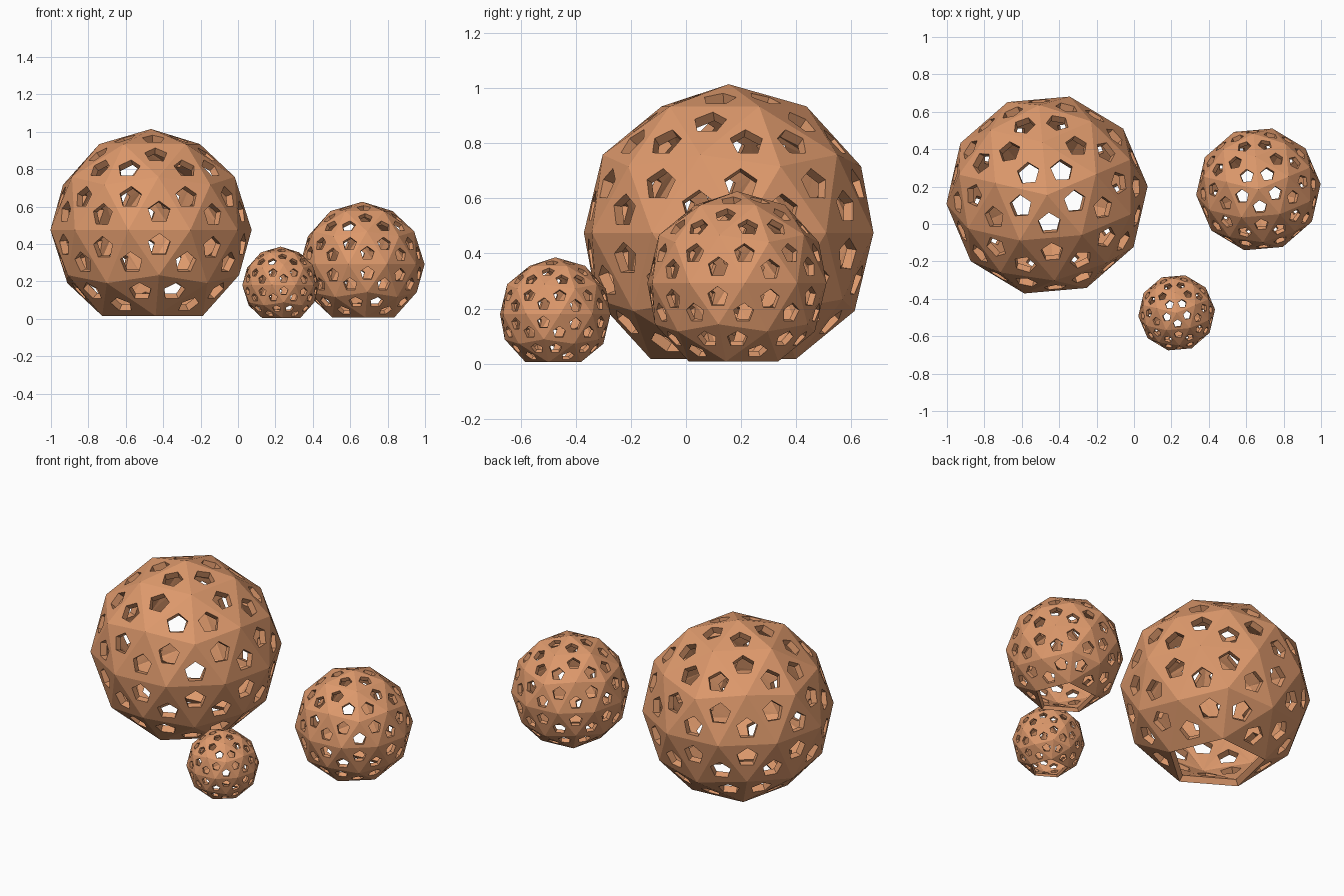
import bpy, bmesh, math
from mathutils import Vector, Matrix

cube = bpy.data.objects.get("Cube")
if cube:
    bpy.data.objects.remove(cube, do_unlink=True)

clay = bpy.data.materials.new("terracotta")
clay.use_nodes = True
colour = (0.73, 0.32, 0.15, 1)
clay.diffuse_color = colour
clay.node_tree.nodes["Principled BSDF"].inputs["Base Color"].default_value = colour

HOLE = 0.115      # hole radius relative to the sphere
WALL = 0.075      # shell thickness relative to the sphere
SIDES = 5


def pierce(bm, face):
    """Replace a triangle by a triangulated frame around a five-sided hole."""
    centre, normal = face.calc_center_median(), face.normal.copy()
    up = Vector((0, 0, 1)) - normal * normal.z
    up.normalize()
    side = up.cross(normal)

    def angle(v):
        d = v.co - centre
        return math.atan2(d.dot(side), d.dot(up)) % math.tau

    outer = sorted(face.verts, key=angle)
    inner = []
    for i in range(SIDES):
        a = math.tau * (i + 0.01) / SIDES
        inner.append(bm.verts.new(centre + HOLE * (up * math.cos(a) + side * math.sin(a))))
    bmesh.ops.delete(bm, geom=[face], context='FACES_ONLY')

    # walk round both loops in step, joining them with triangles
    oa = [angle(v) for v in outer] + [angle(outer[0]) + math.tau]
    ia = [angle(v) for v in inner] + [angle(inner[0]) + math.tau]
    start = min(range(SIDES), key=lambda k: abs((ia[k] - oa[0] + math.pi) % math.tau - math.pi))
    inner = inner[start:] + inner[:start]
    ia = [angle(v) for v in inner]
    first = (ia[0] - oa[0] + math.pi) % math.tau - math.pi
    ia = [first + (a - ia[0]) % math.tau for a in ia] + [first + math.tau]
    oa = [a - oa[0] for a in oa]
    i = o = 0
    while i < SIDES or o < 3:
        p, q = outer[o % 3], inner[i % SIDES]
        step_in = o == 3 or (i < SIDES and ia[i] + ia[i + 1] < oa[o] + oa[o + 1])
        if step_in:
            i += 1
            tri = (p, q, inner[i % SIDES])
        else:
            o += 1
            tri = (p, q, outer[o % 3])
        f = bm.faces.new(tri)
        f.normal_update()
        if f.normal.dot(normal) < 0:
            f.normal_flip()


def lantern(name, radius, location, turn):
    bm = bmesh.new()
    bmesh.ops.create_icosphere(bm, subdivisions=2, radius=1,
                               matrix=Matrix.Rotation(math.radians(turn), 4, 'Z'))
    # open the base by removing the lowest vertex
    bm.verts.ensure_lookup_table()
    lowest = min(bm.verts, key=lambda v: v.co.z)
    bmesh.ops.delete(bm, geom=[lowest], context='VERTS')
    bm.normal_update()
    for face in list(bm.faces):
        pierce(bm, face)
    bmesh.ops.scale(bm, vec=(radius,) * 3, verts=bm.verts)
    mesh = bpy.data.meshes.new(name)
    bm.to_mesh(mesh)
    bm.free()
    mesh.materials.append(clay)
    obj = bpy.data.objects.new(name, mesh)
    obj.location = location
    bpy.context.collection.objects.link(obj)
    shell = obj.modifiers.new("shell", 'SOLIDIFY')
    shell.thickness = WALL * radius
    shell.offset = -1


lantern("large_sphere_lantern", 0.54, (-0.465, 0.155, 0.475), 23)
lantern("medium_sphere_lantern", 0.334, (0.665, 0.185, 0.292), 23)
lantern("small_sphere_lantern", 0.206, (0.228, -0.475, 0.18), 23)
